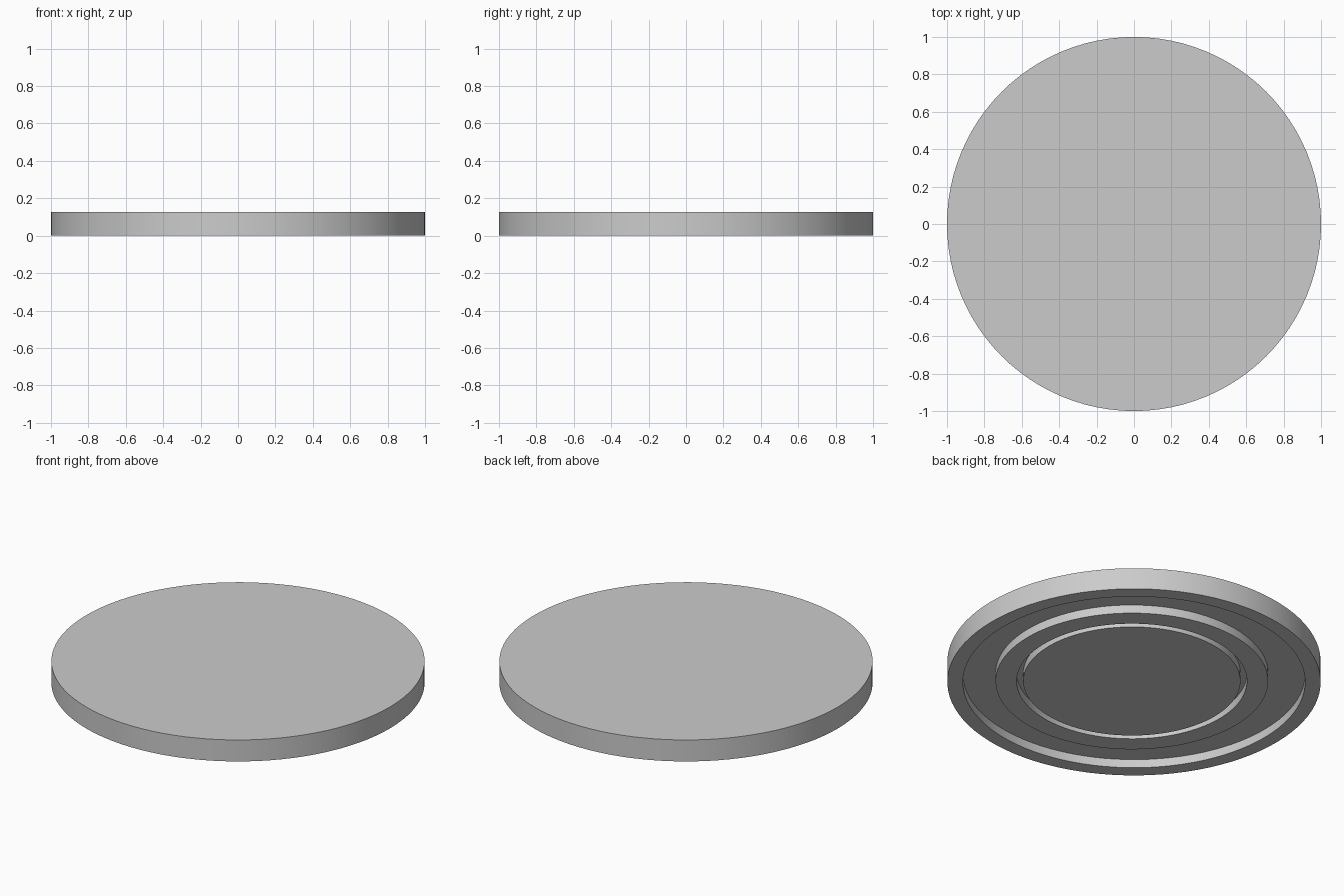
import bpy
import bmesh
import math

cube = bpy.data.objects.get("Cube")
if cube:
    bpy.data.objects.remove(cube)

HEIGHT = 0.127
FLOOR = 0.05      # height of the recess in the underside
OFFSET = 0.015    # the raised ring and pad sit slightly off centre

grey = bpy.data.materials.new("plain grey")
colour = (0.6, 0.6, 0.6, 1)
grey.diffuse_color = colour
grey.use_nodes = True
grey.node_tree.nodes["Principled BSDF"].inputs["Base Color"].default_value = colour


def lathe(name, profile, x=0, segments=96):
    """Spin a (radius, height) profile around the vertical axis."""
    bm = bmesh.new()
    verts = [bm.verts.new((r, 0, z)) for r, z in profile]
    edges = [bm.edges.new(pair) for pair in zip(verts, verts[1:])]
    bmesh.ops.spin(bm, geom=verts + edges, cent=(0, 0, 0), axis=(0, 0, 1),
                   angle=math.tau, steps=segments)
    bmesh.ops.remove_doubles(bm, verts=bm.verts, dist=0.0001)
    bmesh.ops.recalc_face_normals(bm, faces=bm.faces)
    mesh = bpy.data.meshes.new(name)
    bm.to_mesh(mesh)
    bm.free()
    mesh.materials.append(grey)
    obj = bpy.data.objects.new(name, mesh)
    obj.location.x = x
    bpy.context.collection.objects.link(obj)
    bpy.ops.object.select_all(action="DESELECT")
    obj.select_set(True)
    bpy.context.view_layer.objects.active = obj
    bpy.ops.object.shade_smooth_by_angle(angle=math.radians(30))
    return obj


# Round lid with a rim around its recessed underside
lathe("lid_body", [(0, HEIGHT), (1, HEIGHT), (1, 0), (0.917, 0),
                   (0.917, FLOOR), (0, FLOOR)])

# Raised ring, rooted in the lid
ROOT = FLOOR + 0.01
lathe("underside_ring", [(0.73, ROOT), (0.73, 0), (0.617, 0), (0.617, ROOT),
                         (0.73, ROOT)], OFFSET)

# Central pad, parted from the ring by a narrow groove
lathe("centre_pad", [(0, ROOT), (0.582, ROOT), (0.582, 0), (0, 0)], OFFSET)
